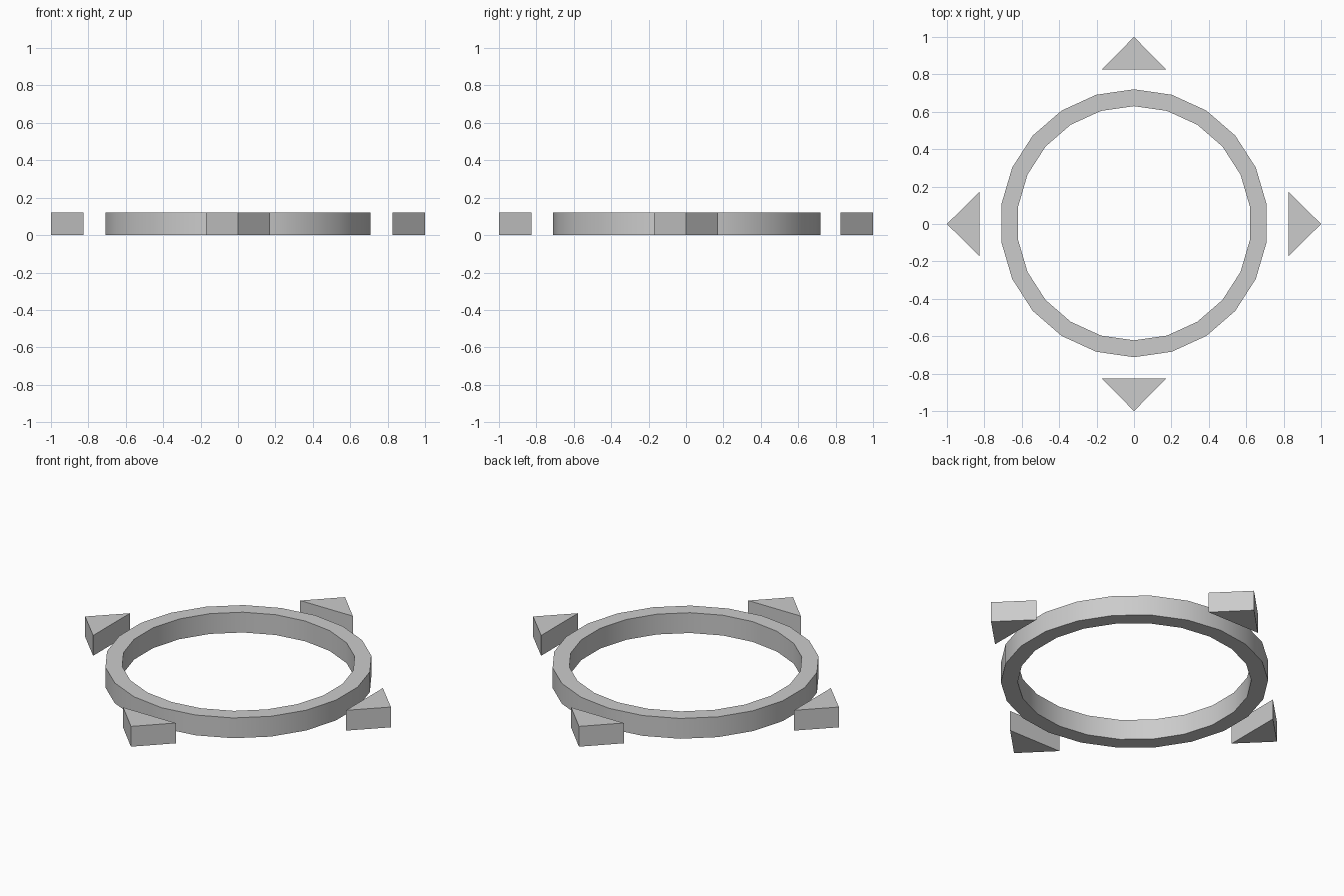
import bpy, bmesh
from math import sin, cos, pi

if "Cube" in bpy.data.objects:
    bpy.data.objects.remove(bpy.data.objects["Cube"])

HEIGHT = 0.12


def make_object(name, bm):
    bmesh.ops.recalc_face_normals(bm, faces=bm.faces)
    mesh = bpy.data.meshes.new(name)
    bm.to_mesh(mesh)
    bm.free()
    obj = bpy.data.objects.new(name, mesh)
    bpy.context.collection.objects.link(obj)
    return obj


# Ring: rectangular section swept round 22 sides, a vertex at the back
def ring(name, outer, inner, sides, y_offset):
    bm = bmesh.new()
    section = [(outer, 0), (outer, HEIGHT), (inner, HEIGHT), (inner, 0)]
    loops = []
    for i in range(sides):
        a = 2 * pi * i / sides
        loops.append([bm.verts.new((r * sin(a), r * cos(a) + y_offset, z))
                      for r, z in section])
    for i in range(sides):
        p, q = loops[i], loops[(i + 1) % sides]
        for k in range(4):
            n = (k + 1) % 4
            bm.faces.new((p[k], q[k], q[n], p[n]))
    obj = make_object(name, bm)
    bpy.context.view_layer.objects.active = obj
    obj.select_set(True)
    bpy.ops.object.shade_smooth_by_angle(angle=pi / 6)
    obj.select_set(False)


# Arrow: triangular prism pointing outwards
def arrow(name, angle):
    bm = bmesh.new()
    c, s = cos(angle), sin(angle)
    profile = [(1.0, 0), (0.827, 0.172), (0.827, -0.172)]
    base = bm.faces.new([bm.verts.new((x * c - y * s, x * s + y * c, 0))
                         for x, y in profile])
    top = bmesh.ops.extrude_face_region(bm, geom=[base])["geom"]
    bmesh.ops.translate(bm, vec=(0, 0, HEIGHT),
                        verts=[v for v in top if isinstance(v, bmesh.types.BMVert)])
    make_object(name, bm)


ring("ring", 0.716, 0.626, 22, 0.004)
for i, side in enumerate(("right", "back", "left", "front")):
    arrow(side + "_arrow", i * pi / 2)
